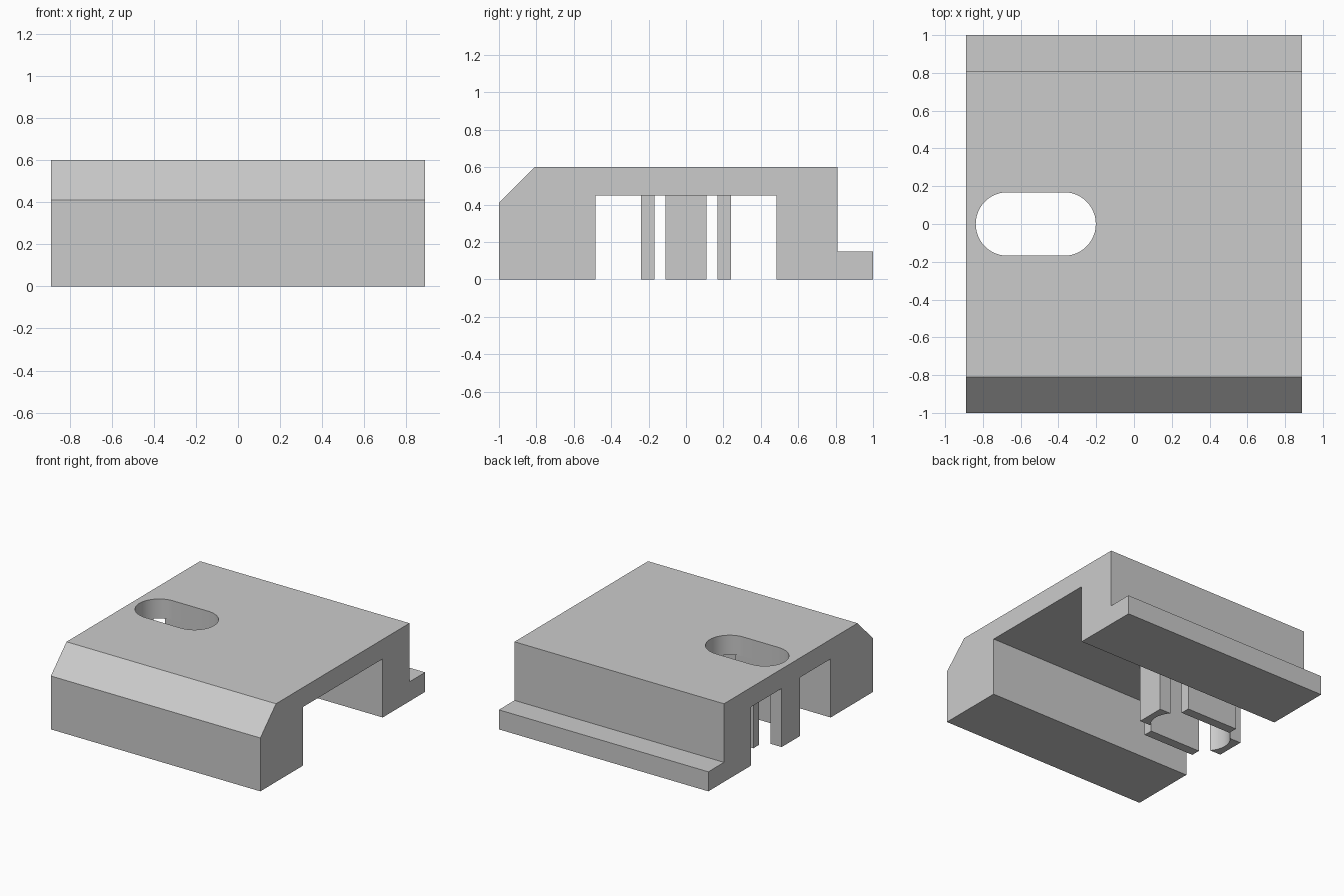
import bpy
import bmesh
from math import cos, sin, pi
from mathutils import Vector

cube = bpy.data.objects.get("Cube")
if cube:
    bpy.data.objects.remove(cube, do_unlink=True)

HALF_X = 0.89
UNDER, TOP = 0.45, 0.6            # underside and top of the deck
SLOT_X, SLOT_R, SLOT_HALF = -0.52, 0.168, 0.15

grey = bpy.data.materials.new("light_grey")
grey.diffuse_color = (0.6, 0.6, 0.6, 1)
grey.use_nodes = True
grey.node_tree.nodes["Principled BSDF"].inputs["Base Color"].default_value = (0.6, 0.6, 0.6, 1)


def extrude(name, points, direction):
    """Solid made by sweeping a closed outline along a vector."""
    bm = bmesh.new()
    face = bm.faces.new([bm.verts.new(p) for p in points])
    swept = bmesh.ops.extrude_face_region(bm, geom=[face])["geom"]
    verts = [v for v in swept if isinstance(v, bmesh.types.BMVert)]
    bmesh.ops.translate(bm, verts=verts, vec=Vector(direction))
    bmesh.ops.recalc_face_normals(bm, faces=bm.faces)
    mesh = bpy.data.meshes.new(name)
    bm.to_mesh(mesh)
    bm.free()
    mesh.materials.append(grey)
    obj = bpy.data.objects.new(name, mesh)
    bpy.context.collection.objects.link(obj)
    return obj


def block(name, x0, x1, y0, y1):
    """Post hanging from the deck down to the ground."""
    outline = [(x0, y0, 0), (x1, y0, 0), (x1, y1, 0), (x0, y1, 0)]
    return extrude(name, outline, (0, 0, UNDER))


# Body: bridge profile with front chamfer and rear ledge
profile = [(-1, 0), (-0.485, 0), (-0.485, UNDER), (0.485, UNDER), (0.485, 0),
           (1, 0), (1, 0.15), (0.81, 0.15), (0.81, TOP), (-0.81, TOP), (-1, 0.41)]
body = extrude("bridge_body", [(-HALF_X, y, z) for y, z in profile], (2 * HALF_X, 0, 0))

# End posts, hollowed by the slot on their inner side
outer_post = block("outer_end_post", -HALF_X, -0.7, -0.11, 0.11)
inner_post = block("inner_end_post", -0.34, -0.15, -0.11, 0.11)

# Straight walls on both sides of the slot
for name, y0, y1 in (("front_slot_wall", -0.24, -SLOT_R), ("back_slot_wall", SLOT_R, 0.24)):
    block(name, SLOT_X - 0.22, SLOT_X + 0.22, y0, y1)

# Rounded slot cutter
STEPS = 24
outline = []
for side, start in ((1, -pi / 2), (-1, pi / 2)):
    for i in range(STEPS + 1):
        a = start + pi * i / STEPS
        outline.append((SLOT_X + side * SLOT_HALF + SLOT_R * cos(a), SLOT_R * sin(a), -0.1))
cutter = extrude("slot_cutter", outline, (0, 0, 0.9))
cutter.hide_render = True

for obj in (body, outer_post, inner_post):
    cut = obj.modifiers.new("slot", 'BOOLEAN')
    cut.operation = 'DIFFERENCE'
    cut.solver = 'EXACT'
    cut.object = cutter
    bpy.ops.object.select_all(action='DESELECT')
    obj.select_set(True)
    bpy.context.view_layer.objects.active = obj
    bpy.ops.object.modifier_apply(modifier=cut.name)
    bpy.ops.object.shade_smooth_by_angle(angle=pi / 6)

bpy.data.objects.remove(cutter, do_unlink=True)
